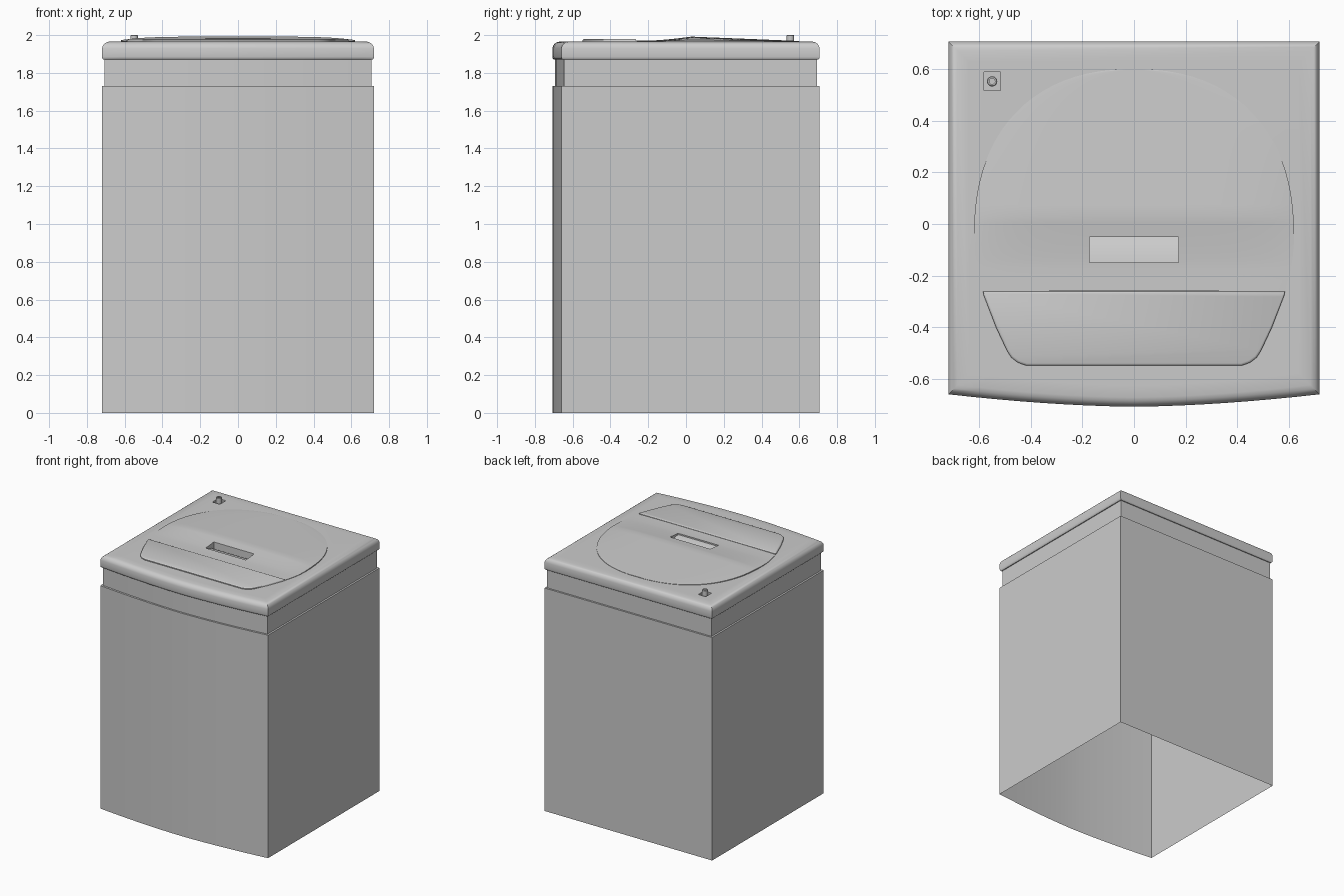
import bpy, bmesh, math

if "Cube" in bpy.data.objects:
    bpy.data.objects.remove(bpy.data.objects["Cube"])


def make(name, verts, faces):
    me = bpy.data.meshes.new(name)
    me.from_pydata(verts, [], faces)
    bm = bmesh.new()
    bm.from_mesh(me)
    bmesh.ops.recalc_face_normals(bm, faces=bm.faces)
    bm.to_mesh(me)
    bm.free()
    ob = bpy.data.objects.new(name, me)
    bpy.context.collection.objects.link(ob)
    return ob


def activate(ob):
    bpy.ops.object.select_all(action='DESELECT')
    ob.select_set(True)
    bpy.context.view_layer.objects.active = ob


def smooth(ob, deg=35):
    activate(ob)
    bpy.ops.object.shade_smooth_by_angle(angle=math.radians(deg))


def loft(name, rings, bottom=True, top=True):
    n = len(rings[0])
    faces = [(r * n + i, r * n + (i + 1) % n, (r + 1) * n + (i + 1) % n, (r + 1) * n + i)
             for r in range(len(rings) - 1) for i in range(n)]
    if bottom:
        faces.append(tuple(range(n)))
    if top:
        faces.append(tuple((len(rings) - 1) * n + i for i in range(n)))
    return make(name, [v for r in rings for v in r], faces)


def cabinet_ring(z, inset):
    # square plan with a gently bowed front
    k = (0.72 - inset) / 0.72
    pts = []
    for i in range(17):
        x = -0.72 + 1.44 * i / 16
        pts.append((x * k, -0.708 + 0.048 * (abs(x) / 0.72) ** 1.7 + inset, z))
    return pts + [(0.72 * k, 0.708 - inset, z), (-0.72 * k, 0.708 - inset, z)]


# cabinet: open-bottomed shell with a recessed neck
cabinet = loft("cabinet", [cabinet_ring(*p) for p in
               [(0, 0), (1.73, 0), (1.73, 0.014), (1.875, 0.014)]], False, False)

# top cover with a rounded rim
rim = [(1.87, 0.03), (1.87, 0.008), (1.876, 0.002), (1.885, 0), (1.93, 0), (1.943, 0.004),
       (1.954, 0.012), (1.961, 0.022), (1.965, 0.036), (1.966, 0.08)]
cover = loft("top_cover", [cabinet_ring(*p) for p in rim])


# rear lid: rounded plan, crowned toward a crease at y = 0.03
def half_width(y):
    if y < -0.05:
        return 0.62 - 0.035 * ((y + 0.05) / 0.21) ** 2
    return 0.62 * max(0.0, 1 - ((y + 0.05) / 0.65) ** 2.3) ** (1 / 2.3)


def crown(y):
    if y > 0.03:
        return 0.024 - 0.023 * (y - 0.03) / 0.57
    t = min(1, max(0, (y + 0.17) / 0.2))
    return 0.004 + 0.02 * t ** 1.3


ys = [-0.26, -0.22, -0.17, -0.14, -0.11, -0.08, -0.05, -0.02, 0.005, 0.03]
ys += [0.03 + 0.569 * math.sin(math.pi / 2 * i / 20) for i in range(1, 21)]
cols = 25
verts, faces = [], []
for level in (0, 1):
    for y in ys:
        for c in range(cols):
            t = math.sin(math.pi / 2 * (-1 + 2 * c / (cols - 1)))
            z = 1.968 + crown(y) * (1 - 0.75 * abs(t) ** 5) if level else 1.955
            verts.append((t * half_width(y), y, z))
n = len(ys) * cols
for r in range(len(ys) - 1):
    for c in range(cols - 1):
        a = r * cols + c
        quad = (a, a + 1, a + cols + 1, a + cols)
        faces += [quad, tuple(n + i for i in quad)]
    for c in (0, cols - 1):
        a = r * cols + c
        faces.append((a, a + cols, a + cols + n, a + n))
for r in (0, len(ys) - 1):
    for c in range(cols - 1):
        a = r * cols + c
        faces.append((a, a + 1, a + 1 + n, a + n))
lid = make("rear_lid", verts, faces)

# front lid panel with softened edge
half = [(0.42, -0.548), (0.45, -0.537), (0.475, -0.518), (0.492, -0.492),
        (0.535, -0.4), (0.583, -0.275), (0.585, -0.262)]
outline = half + [(-x, y) for x, y in reversed(half)]


def panel_ring(z, inset):
    return [(x * (1 - inset / 0.55), -0.405 + (y + 0.405) * (1 - inset / 0.143), z)
            for x, y in outline]


panel = loft("front_lid_panel", [panel_ring(*p) for p in
             [(1.955, 0), (1.973, 0), (1.977, 0.003), (1.979, 0.008)]])

# cutters: sloped finger pull and square inlet pocket
section = [(-0.15, 2.05), (-0.15, 1.963), (-0.12, 1.958), (-0.08, 1.945), (-0.05, 1.928), (-0.05, 2.05)]
pull = loft("pull_cutter", [[(x, y, z) for y, z in section] for x in (-0.173, 0.173)])
square = [(-0.582, 0.517), (-0.518, 0.517), (-0.518, 0.59), (-0.582, 0.59)]
pocket = loft("pocket_cutter", [[(x, y, z) for x, y in square] for z in (1.945, 2.05)])
for ob, cutter in ((cover, pull), (lid, pull), (cover, pocket)):
    activate(ob)
    mod = ob.modifiers.new("cut", 'BOOLEAN')
    mod.object = cutter
    mod.operation = 'DIFFERENCE'
    mod.solver = 'EXACT'
    bpy.ops.object.modifier_apply(modifier=mod.name)
for cutter in (pull, pocket):
    bpy.data.objects.remove(cutter)


# water inlet: hollow-ended stub
def circle(r, z):
    return [(-0.55 + r * math.cos(math.tau * i / 20), 0.553 + r * math.sin(math.tau * i / 20), z)
            for i in range(20)]


inlet = loft("water_inlet", [circle(*p) for p in
             [(0.02, 1.94), (0.02, 1.997), (0.017, 2.0), (0.011, 2.0), (0.011, 1.985)]])

for ob in (cabinet, cover, panel, inlet):
    smooth(ob)
smooth(lid, 20)
